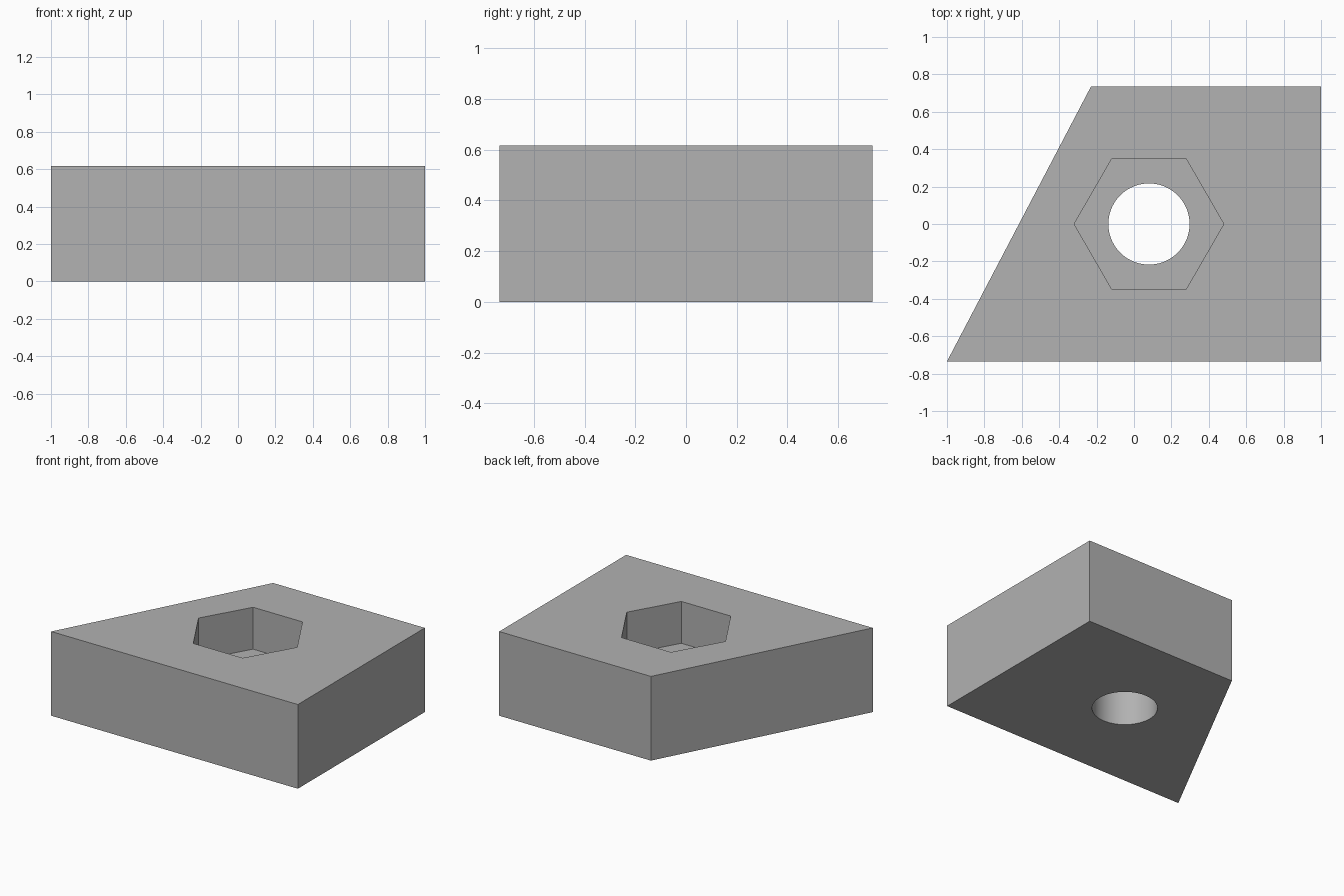
import bpy
import bmesh

if "Cube" in bpy.data.objects:
    bpy.data.objects.remove(bpy.data.objects["Cube"])

HEIGHT = 0.617
HALF_DEPTH = 0.735
CENTRE_X = 0.08
POCKET_FLOOR = 0.31

grey = bpy.data.materials.new("grey")
grey.diffuse_color = (0.445, 0.445, 0.445, 1)
grey.use_nodes = True
grey.node_tree.nodes["Principled BSDF"].inputs["Base Color"].default_value = grey.diffuse_color


def cutter(name, sides, radius, z0, z1):
    """Vertical prism used to cut an opening in the block."""
    bpy.ops.mesh.primitive_cylinder_add(
        vertices=sides, radius=radius, depth=z1 - z0,
        location=(CENTRE_X, 0, (z0 + z1) / 2))
    ob = bpy.context.object
    ob.name = name
    ob.data.materials.append(grey)
    ob.hide_render = True
    return ob


# Block: trapezoid outline with one slanted side, extruded upward
outline = [(-1, -HALF_DEPTH), (1, -HALF_DEPTH), (1, HALF_DEPTH), (-0.23, HALF_DEPTH)]
bm = bmesh.new()
base = bm.faces.new([bm.verts.new((x, y, 0)) for x, y in outline])
top = bmesh.ops.extrude_face_region(bm, geom=[base])["geom"]
bmesh.ops.translate(bm, vec=(0, 0, HEIGHT),
                    verts=[v for v in top if isinstance(v, bmesh.types.BMVert)])
bmesh.ops.recalc_face_normals(bm, faces=bm.faces)
mesh = bpy.data.meshes.new("block")
bm.to_mesh(mesh)
bm.free()
mesh.materials.append(grey)
block = bpy.data.objects.new("block", mesh)
bpy.context.collection.objects.link(block)

# Hexagonal nut pocket and round through hole
pocket = cutter("pocket_cutter", 6, 0.40, POCKET_FLOOR, HEIGHT + 0.2)
pocket.rotation_euler.z = 0.5235988  # corners point along x
hole = cutter("hole_cutter", 96, 0.217, -0.2, HEIGHT + 0.1)
bpy.ops.object.select_all(action='DESELECT')
block.select_set(True)
bpy.context.view_layer.objects.active = block
for tool in (pocket, hole):
    mod = block.modifiers.new(tool.name, 'BOOLEAN')
    mod.operation = 'DIFFERENCE'
    mod.solver = 'EXACT'
    mod.object = tool
    bpy.ops.object.modifier_apply(modifier=mod.name)
    bpy.data.objects.remove(tool)

# Smooth bore, sharp edges elsewhere
bpy.ops.object.shade_smooth_by_angle(angle=0.5)
